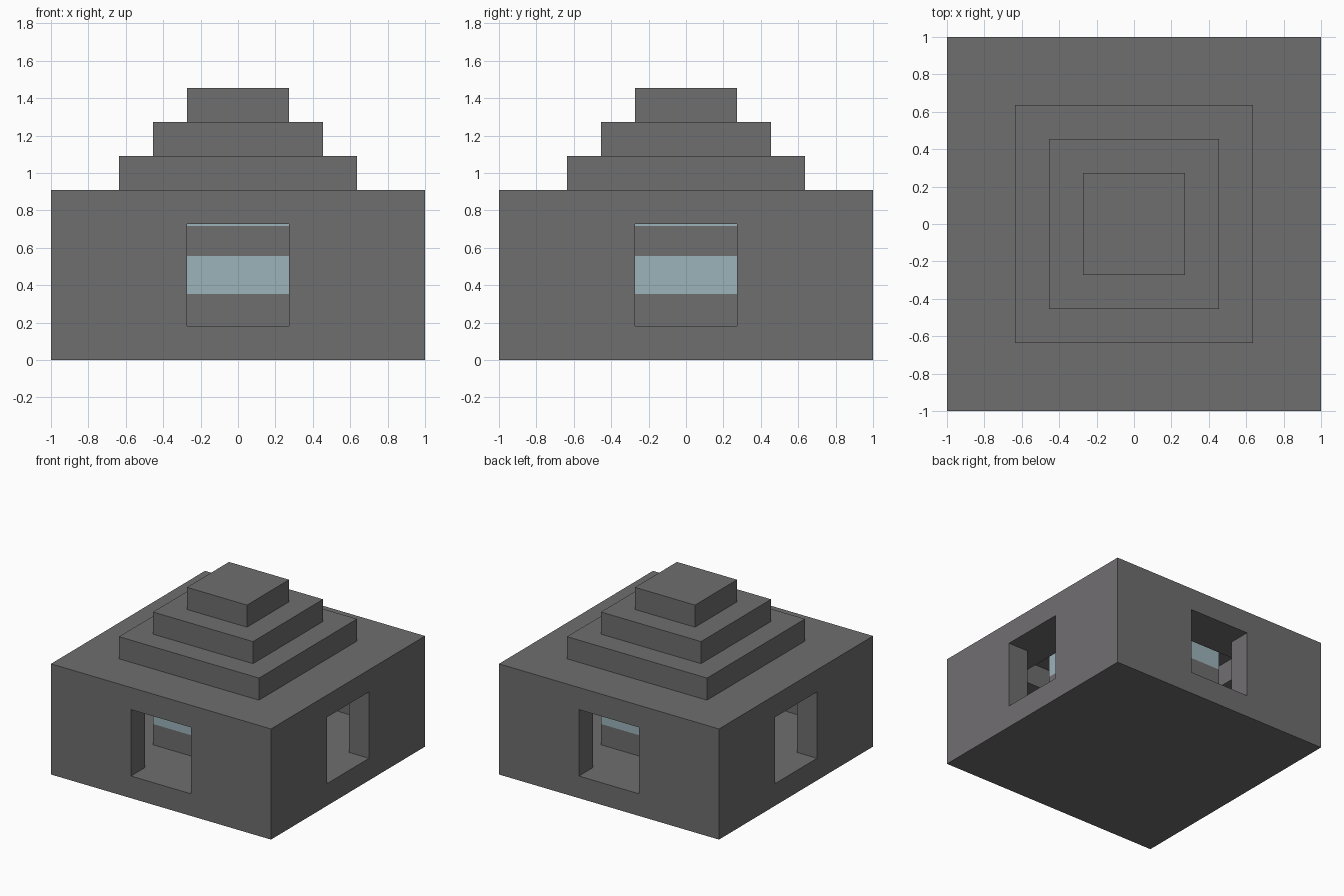
import bpy

U = 2 / 11  # one building block

cube = bpy.data.objects.get("Cube")
if cube:
    bpy.data.objects.remove(cube, do_unlink=True)


def material(name, rgb):
    mat = bpy.data.materials.new(name)
    mat.use_nodes = True
    mat.diffuse_color = (*rgb, 1)
    mat.node_tree.nodes["Principled BSDF"].inputs["Base Color"].default_value = (*rgb, 1)
    return mat


stone = material("grey stone", (0.163, 0.157, 0.163))
glass = material("pale blue", (0.333, 0.451, 0.491))


def box(name, half_x, half_y, bottom, top, mat=stone):
    """Box centred on the vertical axis, measured in blocks."""
    bpy.ops.mesh.primitive_cube_add(size=2, location=(0, 0, (bottom + top) / 2 * U))
    obj = bpy.context.object
    obj.name = name
    obj.scale = (half_x * U, half_y * U, (top - bottom) / 2 * U)
    bpy.ops.object.transform_apply(location=False, rotation=False, scale=True)
    obj.data.materials.append(mat)
    return obj


def carve(target, cutter):
    mod = target.modifiers.new("carve", 'BOOLEAN')
    mod.operation = 'DIFFERENCE'
    mod.solver = 'EXACT'
    mod.object = cutter
    bpy.context.view_layer.objects.active = target
    bpy.ops.object.modifier_apply(modifier=mod.name)
    bpy.data.objects.remove(cutter, do_unlink=True)


# Hollow base: room, raised ceiling well and a window in each wall
base = box("base_walls", 5.5, 5.5, 0, 5)
carve(base, box("room_cutter", 4.5, 4.5, 1, 4))
carve(base, box("ceiling_well_cutter", 3.5, 3.5, 3.5, 5.5))
carve(base, box("side_windows_cutter", 6, 1.5, 1, 4))
carve(base, box("front_back_windows_cutter", 1.5, 6, 1, 4))

# Stepped roof
for i, half in enumerate((3.5, 2.5, 1.5)):
    box(f"roof_step_{i + 1}", half, half, 5 + i, 6 + i)

# Inner core of alternating stone and pale blue layers
gap = 0.06
layers = (("core_foot", 1, 2 - gap, stone),
          ("core_lower_band", 2 - gap, 3 + gap, glass),
          ("core_middle", 3 + gap, 4 - gap, stone),
          ("core_upper_band", 4 - gap, 5, glass))
for name, bottom, top, mat in layers:
    box(name, 2.5, 2.5, bottom, top, mat)
